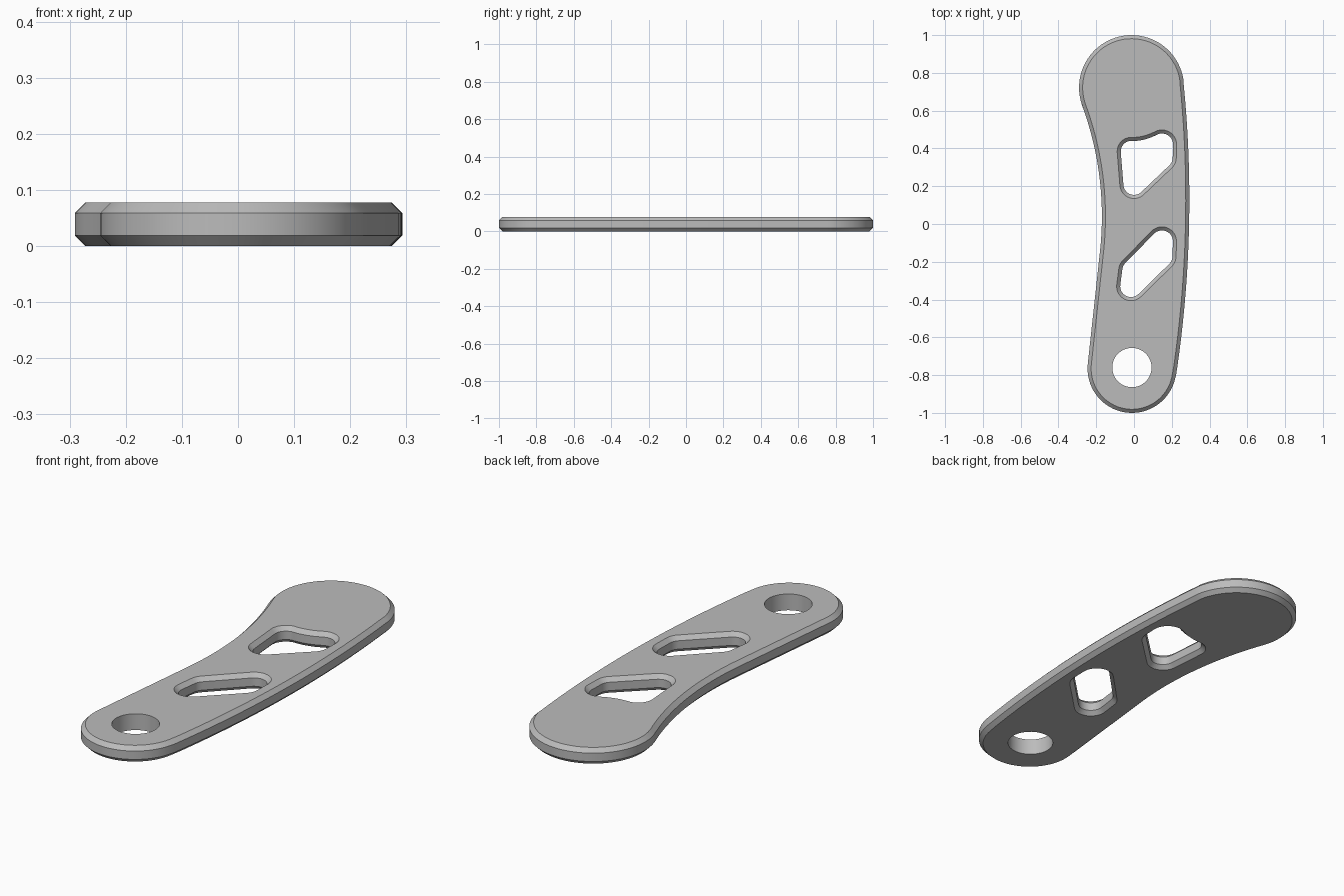
import bpy, bmesh
from math import cos, sin, radians

cube = bpy.data.objects.get("Cube")
if cube:
    bpy.data.objects.remove(cube, do_unlink=True)

THICKNESS = 0.078
CHAMFER = 0.019

# Outlines are chains of arcs joined by straight runs:
# (centre x, centre y, radius, start angle, end angle, segments)
# A falling angle makes a concave arc.
body_outline = [
    (-0.011, -0.765, 0.235, 174, 351.4, 40),
    (-5.909, 0.13, 6.202, -8.63, 5.74, 32),
    (-0.013, 0.722, 0.278, 5.74, 200.2, 44),
    (-1.87, 0.04, 1.7, 20.2, -6.1, 24),
]
upper_slot = [
    (0, 0.21, 0.075, 185, 315, 14),
    (0.148, 0.352, 0.076, 315, 360, 6),
    (0.148, 0.42, 0.078, 0, 118, 14),
    (-0.013, 0.721, 0.263, 298, 270, 8),
    (-0.014, 0.384, 0.075, 90, 185, 12),
]
lower_slot = [
    (-0.016, -0.33, 0.076, 172, 315, 16),
    (0.147, -0.17, 0.076, 315, 360, 6),
    (0.148, -0.092, 0.077, 0, 135, 16),
    (-0.005, -0.246, 0.076, 135, 172, 5),
]
round_hole = [(-0.011, -0.76, 0.104, 0, 352.5, 47)]


def trace(arcs, inset):
    """Points along the arc chain, moved inwards by inset."""
    points = []
    for cx, cy, r, start, end, n in arcs:
        r -= inset if end > start else -inset
        for i in range(n + 1):
            a = radians(start + (end - start) * i / n)
            points.append((cx + r * cos(a), cy + r * sin(a)))
    return points


def add_wall(bm, arcs, levels):
    """Side wall through (height, inset) levels."""
    rings = [[bm.verts.new((x, y, z)) for x, y in trace(arcs, inset)]
             for z, inset in levels]
    for low, high in zip(rings, rings[1:]):
        for i in range(len(low)):
            j = (i + 1) % len(low)
            bm.faces.new((low[i], low[j], high[j], high[i]))


bm = bmesh.new()

# Chamfered outer rim, narrower at the top and bottom faces
add_wall(bm, body_outline, [(0, CHAMFER), (CHAMFER, 0),
                            (THICKNESS - CHAMFER, 0), (THICKNESS, CHAMFER)])

# Chamfered slots, wider at the top and bottom faces
for slot in (upper_slot, lower_slot):
    add_wall(bm, slot, [(0, 0), (CHAMFER, CHAMFER),
                        (THICKNESS - CHAMFER, CHAMFER), (THICKNESS, 0)])

# Plain round hole
add_wall(bm, round_hole, [(0, 0), (THICKNESS, 0)])
bmesh.ops.remove_doubles(bm, verts=bm.verts[:], dist=0.003)

# Flat top and bottom faces around the openings
for z in (0, THICKNESS):
    rim = [e for e in bm.edges
           if e.is_boundary and all(abs(v.co.z - z) < 1e-5 for v in e.verts)]
    bmesh.ops.triangle_fill(bm, edges=rim, use_beauty=True, normal=(0, 0, 1))
bmesh.ops.recalc_face_normals(bm, faces=bm.faces[:])

mesh = bpy.data.meshes.new("handle_plate")
bm.to_mesh(mesh)
bm.free()
plate = bpy.data.objects.new("handle_plate", mesh)
bpy.context.collection.objects.link(plate)

# Grey metal
grey = bpy.data.materials.new("plain_grey")
grey.use_nodes = True
colour = (0.5, 0.5, 0.5, 1)
grey.diffuse_color = colour
grey.node_tree.nodes["Principled BSDF"].inputs["Base Color"].default_value = colour
mesh.materials.append(grey)

bpy.ops.object.select_all(action="DESELECT")
plate.select_set(True)
bpy.context.view_layer.objects.active = plate
bpy.ops.object.shade_smooth_by_angle(angle=radians(25))
